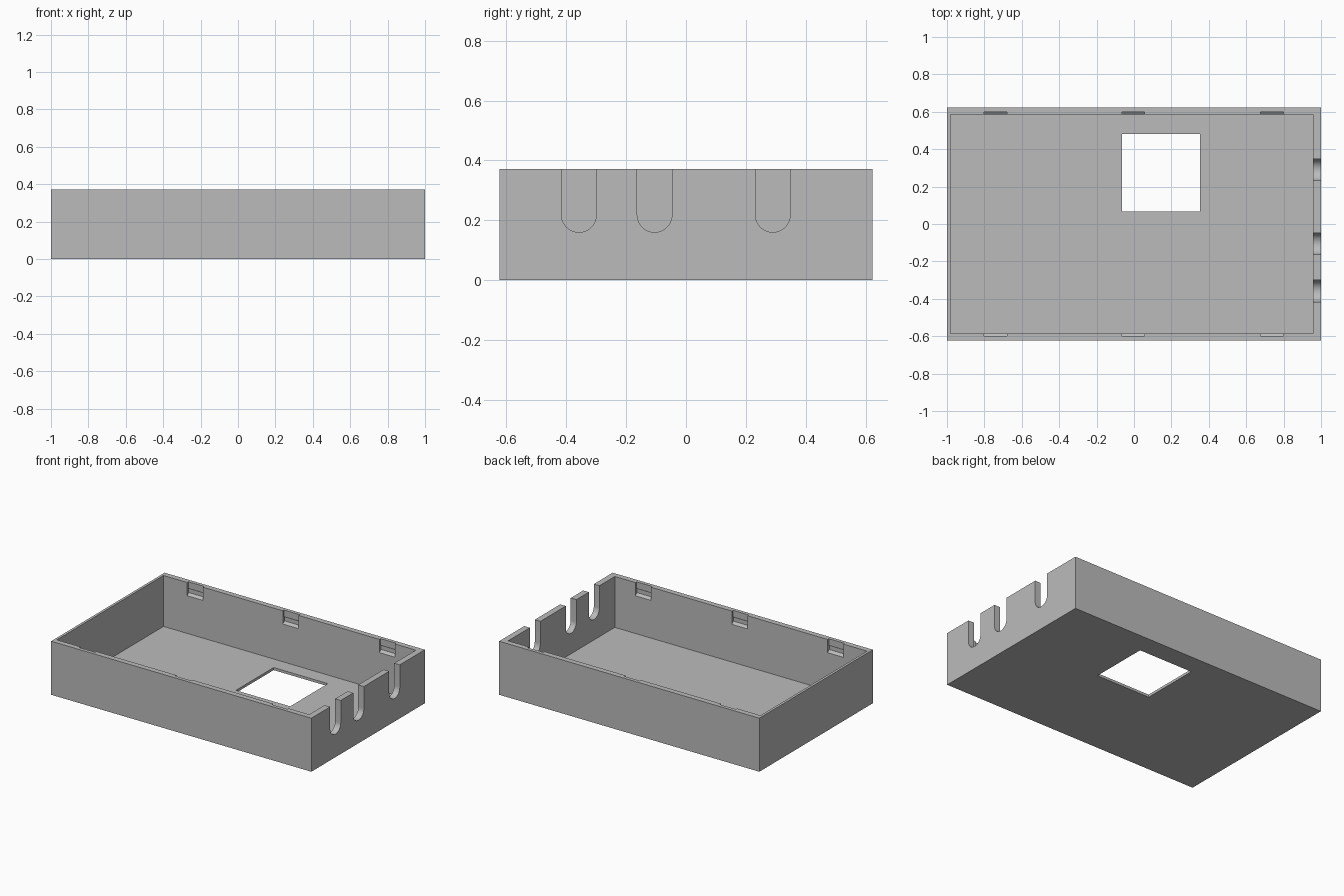
import bpy
import bmesh
import math

default = bpy.data.objects.get("Cube")
if default:
    bpy.data.objects.remove(default, do_unlink=True)

grey = bpy.data.materials.new("plain grey")
grey.use_nodes = True
color = (0.5, 0.5, 0.5, 1)
grey.diffuse_color = color
grey.node_tree.nodes["Principled BSDF"].inputs["Base Color"].default_value = color

HALF_Y, HEIGHT = 0.623, 0.372
INNER_Y, FLOOR = 0.585, 0.018
INNER_LEFT, INNER_RIGHT = -0.982, 0.957


def prism(name, profile, start, end, place):
    """Extrude a closed profile from start to end; place(u, v, w) gives x, y, z."""
    bm = bmesh.new()
    rings = [[bm.verts.new(place(u, v, w)) for u, v in profile] for w in (start, end)]
    bm.faces.new(rings[0])
    bm.faces.new(rings[1])
    n = len(profile)
    for i in range(n):
        j = (i + 1) % n
        bm.faces.new((rings[0][i], rings[0][j], rings[1][j], rings[1][i]))
    bmesh.ops.recalc_face_normals(bm, faces=bm.faces)
    mesh = bpy.data.meshes.new(name)
    bm.to_mesh(mesh)
    bm.free()
    mesh.materials.append(grey)
    obj = bpy.data.objects.new(name, mesh)
    bpy.context.collection.objects.link(obj)
    return obj


def block(name, x0, x1, y0, y1, z0, z1):
    return prism(name, [(x0, y0), (x1, y0), (x1, y1), (x0, y1)], z0, z1,
                 lambda u, v, w: (u, v, w))


tray = block("open_tray", -1, 1, -HALF_Y, HALF_Y, 0, HEIGHT)

# Inside space and square floor opening
cutters = [
    block("inside_cutter", INNER_LEFT, INNER_RIGHT, -INNER_Y, INNER_Y, FLOOR, 0.6),
    block("floor_opening_cutter", -0.063, 0.354, 0.067, 0.481, -0.1, 0.1),
]

# Round-bottomed cable slots in the +x wall
R, SLOT_Z = 0.058, 0.218
for y in (-0.358, -0.105, 0.29):
    arc = [(y + R * math.cos(a), SLOT_Z + R * math.sin(a))
           for a in (math.pi + math.pi * i / 24 for i in range(25))]
    profile = arc + [(y + R, 0.5), (y - R, 0.5)]
    cutters.append(prism("cable_slot_cutter", profile, 0.9, 1.1,
                         lambda u, v, w: (w, u, v)))

# Snap-fit pockets along the inside of the front and back walls
pocket = [(-0.01, 0.275), (0, 0.28), (0.018, 0.295), (0.018, 0.32),
          (0.013, 0.33), (0.013, 0.45), (-0.01, 0.45)]
for side in (-1, 1):
    for x in (-0.74, -0.004, 0.738):
        cutters.append(prism("snap_pocket_cutter", pocket, x - 0.061, x + 0.061,
                             lambda u, v, w: (w, side * (INNER_Y + u), v)))

for cutter in cutters:
    mod = tray.modifiers.new(cutter.name, 'BOOLEAN')
    mod.operation = 'DIFFERENCE'
    mod.solver = 'EXACT'
    mod.object = cutter

# Bake the cuts and discard the helpers
bpy.context.view_layer.update()
result = bpy.data.meshes.new_from_object(
    tray.evaluated_get(bpy.context.evaluated_depsgraph_get()))
tray.modifiers.clear()
tray.data = result
for cutter in cutters:
    bpy.data.objects.remove(cutter, do_unlink=True)

# Smooth only the rounded slot bottoms
bpy.context.view_layer.objects.active = tray
tray.select_set(True)
bpy.ops.object.shade_smooth_by_angle(angle=math.radians(20))
